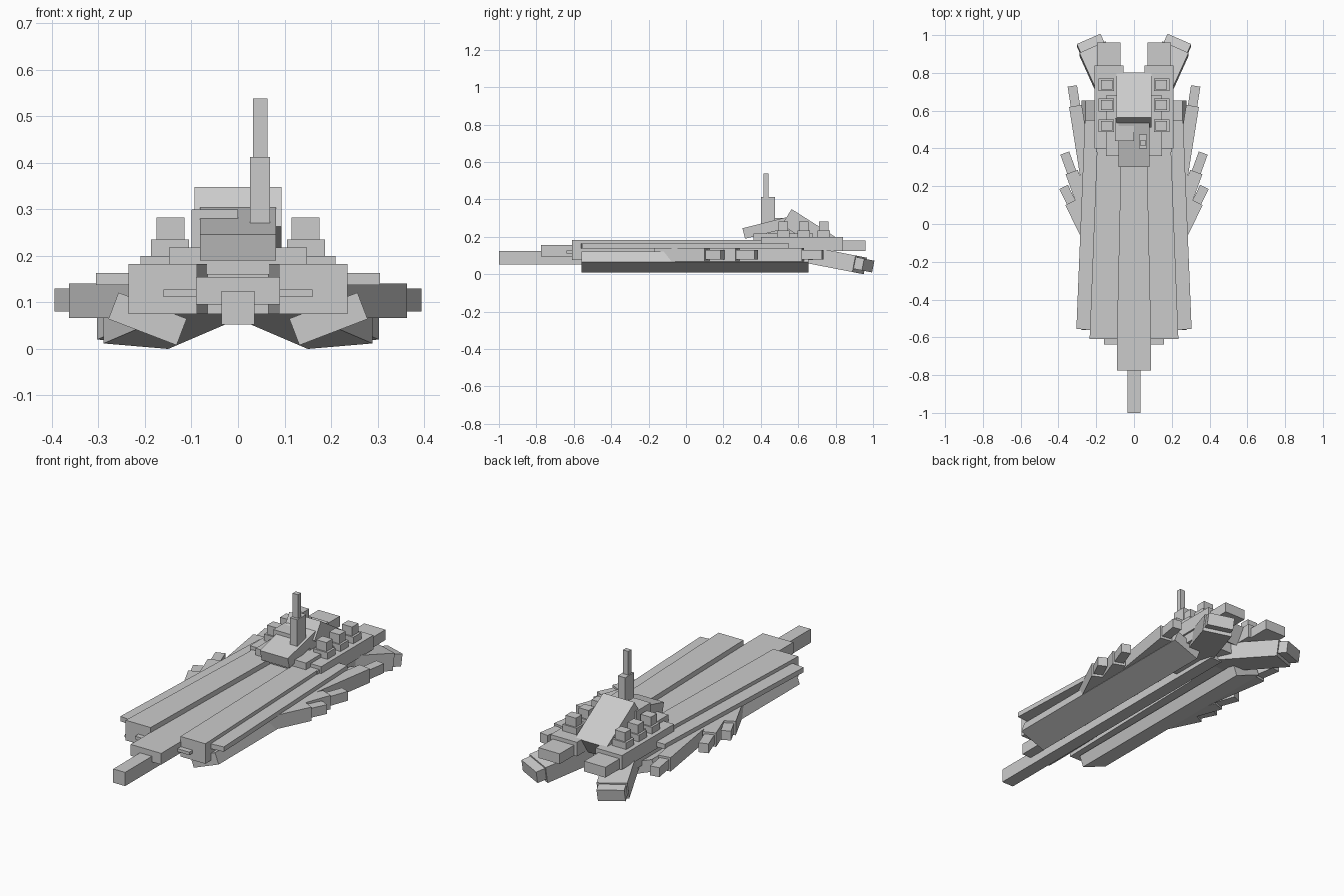
import bpy, bmesh
from math import radians
from mathutils import Matrix, Vector

old = bpy.data.objects.get("Cube")
if old:
    bpy.data.objects.remove(old, do_unlink=True)

grey = bpy.data.materials.new("hull_grey")
grey.use_nodes = True
grey.diffuse_color = (0.6, 0.6, 0.6, 1)
grey.node_tree.nodes["Principled BSDF"].inputs["Base Color"].default_value = (0.6, 0.6, 0.6, 1)


def prism(name, outline, z0, z1, mirror=False, matrix=None):
    """Extrude a flat outline from z0 to z1, optionally mirrored across x."""
    bm = bmesh.new()
    face = bm.faces.new([bm.verts.new((x, y, z0)) for x, y in outline])
    top = bmesh.ops.extrude_face_region(bm, geom=[face])["geom"]
    bmesh.ops.translate(bm, vec=(0, 0, z1 - z0),
                        verts=[v for v in top if isinstance(v, bmesh.types.BMVert)])
    if matrix:
        bm.transform(matrix)
    bmesh.ops.recalc_face_normals(bm, faces=bm.faces)
    mesh = bpy.data.meshes.new(name)
    bm.to_mesh(mesh)
    bm.free()
    mesh.materials.append(grey)
    ob = bpy.data.objects.new(name, mesh)
    bpy.context.collection.objects.link(ob)
    if mirror:
        ob.modifiers.new("mirror", "MIRROR").use_axis[0] = True
        ob.modifiers["mirror"].use_mirror_merge = False
    return ob


def box(name, x, y, z, mirror=False, matrix=None):
    outline = [(x[0], y[0]), (x[1], y[0]), (x[1], y[1]), (x[0], y[1])]
    return prism(name, outline, z[0], z[1], mirror, matrix)


def place(loc, pitch=0, roll=0, yaw=0):
    return (Matrix.Translation(Vector(loc)) @ Matrix.Rotation(radians(pitch), 4, 'X')
            @ Matrix.Rotation(radians(roll), 4, 'Y') @ Matrix.Rotation(radians(yaw), 4, 'Z'))


# Central spine and prow
box("prow_beam", (-.035, .035), (-1, .65), (.052, .125))
box("spine", (-.09, .09), (-.775, .6), (.095, .155))

# Twin tapering decks with outer wing plates
prism("flight_deck", [(.088, -.61), (.235, -.61), (.195, .42), (.065, .42)], .075, .182, True)
prism("wing_plate", [(.2, -.565), (.305, -.555), (.26, .55), (.18, .55)], .137, .163, True)
box("bow_plate", (.085, .16), (-.638, -.55), (.112, .128), True)

# Slanted lower keels
box("keel", (0, .157), (-.56, .655), (0, .061), True, place((.132, 0, .008), roll=-21))

# Stern hull
box("stern_hull", (-.2, .2), (.38, .72), (.075, .181))
box("stern_deck", (.055, .21), (.4, .84), (.125, .2), True)
box("upper_deck", (-.148, .148), (.36, .68), (.16, .218))
box("stern_block", (.072, .197), (.75, .96), (.125, .18), True)

# Pitched and splayed engines
splay = place((.15, .95, 0), pitch=-11, yaw=-24)
box("engine_body", (0, .152), (-.44, 0), (0, .09), True, splay)
box("engine_nozzle", (.008, .145), (-.02, .05), (.018, .082), True, splay)

# Side guns: base end, swivel angle, base length
for i, (x, y, angle, length) in enumerate([(.31, .625, 9, .5), (.33, .275, 20, .42), (.333, .115, 26, .3)]):
    mount = place((x, y, .105), yaw=-angle)
    box(f"side_gun_base_{i + 1}", (-.034, .034), (-length, 0), (-.038, .036), True, mount)
    box(f"side_gun_barrel_{i + 1}", (-.025, .025), (-.02, .107 if i != 2 else .09), (-.025, .025), True, mount)

# Deck turrets
for i, y in enumerate((.52, .63, .737)):
    box(f"turret_base_{i + 1}", (.105, .187), (y - .034, y + .034), (.19, .235), True)
    box(f"turret_top_{i + 1}", (.115, .175), (y - .026, y + .026), (.235, .283), True)

# Command tower
box("tower_roof", (-.093, .093), (0, .28), (-.1, 0), matrix=place((0, .565, .348), pitch=-32.5))
box("bridge", (-.082, .082), (0, .24), (-.058, 0), matrix=place((0, .302, .246), pitch=14))
box("bridge_cabin_right", (-.1, 0), (.44, .56), (.2, .3))
box("bridge_cabin_left", (0, .08), (.49, .58), (.2, .292))
box("mast_base", (.026, .069), (.4, .475), (.24, .412))
box("mast_top", (.032, .063), (.415, .441), (.412, .538))
